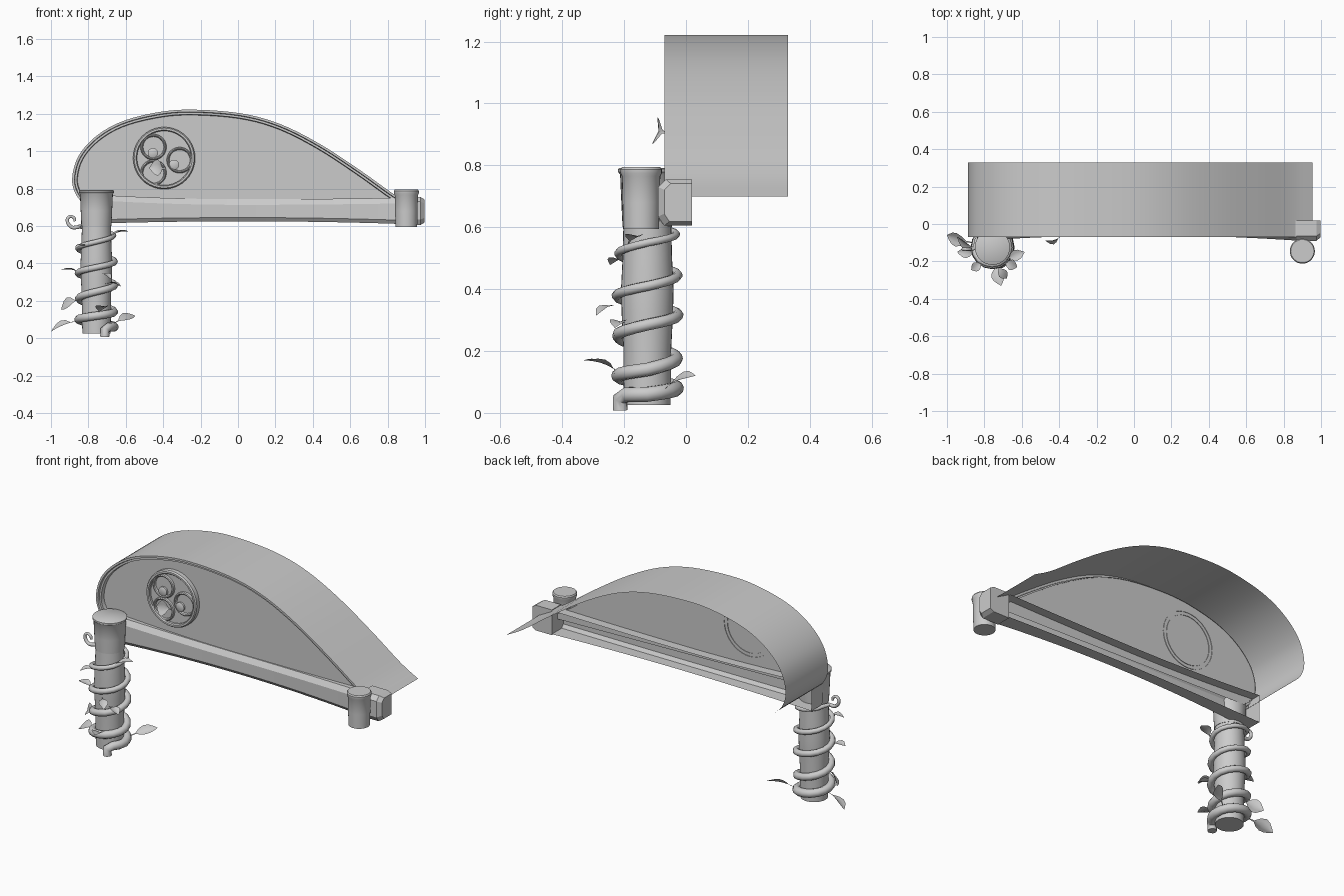
import bpy, bmesh, math
from mathutils import Vector, Matrix

if "Cube" in bpy.data.objects:
    bpy.data.objects.remove(bpy.data.objects["Cube"])


def make(name, verts, faces, angle=35):
    me = bpy.data.meshes.new(name)
    me.from_pydata([tuple(v) for v in verts], [], faces)
    bm = bmesh.new()
    bm.from_mesh(me)
    bmesh.ops.recalc_face_normals(bm, faces=bm.faces)
    bm.to_mesh(me)
    bm.free()
    ob = bpy.data.objects.new(name, me)
    bpy.context.collection.objects.link(ob)
    smooth(ob, angle)
    return ob


def smooth(ob, angle=35):
    bpy.ops.object.select_all(action='DESELECT')
    ob.select_set(True)
    bpy.context.view_layer.objects.active = ob
    bpy.ops.object.shade_smooth_by_angle(angle=math.radians(angle))


def catmull(pts, n=6):
    p = [Vector(q) for q in pts]
    p = [2 * p[0] - p[1]] + p + [2 * p[-1] - p[-2]]
    out = []
    for i in range(1, len(p) - 2):
        a, b, c, d = p[i - 1:i + 3]
        for k in range(n):
            t = k / n
            out.append(0.5 * (2 * b + (c - a) * t + (2 * a - 5 * b + 4 * c - d) * t * t
                              + (3 * b - a - 3 * c + d) * t ** 3))
    return out + [p[-2]]


def loft(name, rows, closed=False, caps=False, angle=35):
    n = len(rows[0])
    faces = []
    for i in range(len(rows) - 1):
        for j in range(n if closed else n - 1):
            k = (j + 1) % n
            faces.append((i * n + j, i * n + k, (i + 1) * n + k, (i + 1) * n + j))
    if caps:
        faces += [tuple(range(n)), tuple(range((len(rows) - 1) * n, len(rows) * n))]
    return make(name, [v for r in rows for v in r], faces, angle)


def lathe(name, profile, loc, seg=32, face_front=False, caps=True):
    # profile of (radius, height) spun round z, or round y when facing the front
    m = Matrix.Rotation(math.pi / 2, 4, 'X') if face_front else Matrix()
    m = Matrix.Translation(loc) @ m
    rows = [[m @ Vector((r * math.cos(2 * math.pi * k / seg), r * math.sin(2 * math.pi * k / seg), h))
             for k in range(seg)] for r, h in profile]
    return loft(name, rows, True, caps)


# Arched roof outline (x, z)
arch = catmull([(-0.80, 0.70), (-0.862, 0.76), (-0.887, 0.85), (-0.855, 0.97), (-0.765, 1.075),
                (-0.63, 1.155), (-0.445, 1.205), (-0.257, 1.222), (0.01, 1.203), (0.225, 1.145),
                (0.44, 1.037), (0.65, 0.90), (0.84, 0.765), (0.955, 0.70)], 5)


def inset(d):
    out = []
    for i, p in enumerate(arch):
        t = (arch[min(i + 1, len(arch) - 1)] - arch[max(i - 1, 0)]).normalized()
        out.append(p + Vector((t.y, -t.x)) * d)
    return out


def sweep(name, section):
    return loft(name, [[(p.x, y, p.y) for p in inset(d)] for d, y in section])


sweep("roof_shell", [(0, -0.07), (0, 0.33)])
sweep("roof_trim", [(0, -0.07), (0.012, -0.07), (0.015, -0.058), (0.026, -0.058), (0.03, -0.03)])

# Front wall under the arch
wall = [(p.x, -0.035, p.y) for p in inset(0.025)]
make("front_wall", wall, [tuple(range(len(wall)))])

# Bowed beam: chamfered channel, open at the back
rows = []
for i in range(25):
    u = i / 24
    x = -0.84 + 1.73 * u
    k = (2 * u - 1) ** 2
    top = 0.743 + (0.03 if u < 0.5 else 0.008) * k
    bot = 0.625 - 0.015 * k
    f = -0.06 - 0.03 * k
    rows.append([(x, 0.02, top), (x, f + 0.02, top), (x, f, top - 0.03), (x, f, bot + 0.02),
                 (x, f + 0.015, bot), (x, 0.02, bot)])
loft("beam", rows, caps=True, angle=20)

# Block on the right beam end
sec = [(0.02, 0.755), (-0.065, 0.755), (-0.09, 0.73), (-0.09, 0.635), (-0.07, 0.605), (0.02, 0.605)]
rows = []
for x, s in ((0.87, 1), (0.975, 1), (0.998, 0.82)):
    rows.append([(x, 0.02 + (y - 0.02) * s, 0.68 + (z - 0.68) * s) for y, z in sec])
loft("beam_end_block", rows, True, True, 20)

# Left column and its cap, and the short right post
CX, CY = -0.757, -0.125
lathe("column", [(0.075, 0.025), (0.077, 0.1), (0.077, 0.2), (0.083, 0.32), (0.085, 0.4),
                 (0.08, 0.5), (0.077, 0.62)], (CX, CY, 0))
lathe("column_cap", [(0.080, 0.6), (0.084, 0.68), (0.088, 0.77), (0.094, 0.778), (0.094, 0.788),
                     (0.088, 0.792)], (CX, CY, 0))
lathe("right_post", [(0.058, 0.595), (0.060, 0.68), (0.062, 0.765), (0.067, 0.775), (0.067, 0.787),
                     (0.062, 0.794)], (0.9, -0.145, 0))

# Vine winding up the column
path = [((-0.712, -0.212, 0.008), 1), ((-0.712, -0.213, 0.045), 1)]
zs = [0.05, 0.06, 0.14, 0.285, 0.41, 0.55, 0.66]   # height at each pass of the right side
STEPS = 16
for i in range(-2, 4 * STEPS + 8):
    t = i / STEPS
    z = zs[int(math.floor(t)) + 1]
    z += (zs[int(math.floor(t)) + 2] - z) * (t - math.floor(t))
    a = 2 * math.pi * t
    r = 0.094 if z < 0.25 or z > 0.5 else 0.099
    path.append(((CX + r * math.cos(a), CY + r * math.sin(a), z), 1 - 0.55 * max(t, 0) / 4.5))
hook = catmull([(-0.852, -0.13, 0.595), (-0.885, -0.135, 0.592), (-0.908, -0.135, 0.612),
                (-0.912, -0.135, 0.638), (-0.895, -0.135, 0.652), (-0.876, -0.135, 0.642),
                (-0.872, -0.135, 0.625)], 4)
path += [(tuple(p), 0.42 - 0.12 * i / len(hook)) for i, p in enumerate(hook)]
cu = bpy.data.curves.new("vine", 'CURVE')
cu.dimensions = '3D'
cu.bevel_depth = 0.025
cu.bevel_resolution = 3
cu.use_fill_caps = True
sp = cu.splines.new('POLY')
sp.points.add(len(path) - 1)
for q, (co, r) in zip(sp.points, path):
    q.co = (*co, 1)
    q.radius = r
vine = bpy.data.objects.new("vine", cu)
bpy.context.collection.objects.link(vine)
vine.select_set(True)
bpy.context.view_layer.objects.active = vine
bpy.ops.object.select_all(action='DESELECT')
vine.select_set(True)
bpy.ops.object.convert(target='MESH')
smooth(bpy.context.object, 50)


def leaf(name, base, tip, width, up=(0, 0, 1)):
    base, tip, up = Vector(base), Vector(tip), Vector(up)
    d = tip - base
    side = d.cross(up).normalized()
    nrm = side.cross(d).normalized()
    rows = []
    for t, w in ((0, 0.06), (0.25, 0.12), (0.4, 0.7), (0.58, 1), (0.75, 0.85), (0.9, 0.4), (1, 0.02)):
        c = base + d * t + nrm * 0.012 * math.sin(math.pi * t)
        rows.append([c + side * (s * w * width) + nrm * (abs(s) * w * width * 0.3)
                     for s in (-1, -0.5, 0, 0.5, 1)])
    return loft(name, rows, angle=60)


# Leaves: base, tip, half width, facing
leaves = [((-0.86, -0.10, 0.09), (-1.0, -0.06, 0.035), 0.04, (0.3, -0.5, 1)),
          ((-0.67, -0.07, 0.075), (-0.55, 0.03, 0.12), 0.03, (0, -1, 1)),
          ((-0.75, -0.21, 0.125), (-0.71, -0.33, 0.17), 0.036, (0, 0, 1)),
          ((-0.69, -0.19, 0.54), (-0.585, -0.15, 0.57), 0.03, (0, 0, 1)),
          ((-0.84, -0.16, 0.345), (-0.945, -0.15, 0.365), 0.028, (0, 0, 1)),
          ((-0.71, -0.20, 0.29), (-0.625, -0.23, 0.275), 0.028, (0, 0, 1)),
          ((-0.84, -0.13, 0.21), (-0.945, -0.07, 0.155), 0.036, (0.2, -0.7, 0.6)),
          ((-0.74, -0.22, 0.345), (-0.68, -0.29, 0.315), 0.026, (0, 0, 1)),
          ((-0.80, -0.20, 0.49), (-0.87, -0.245, 0.478), 0.026, (0, 0, 1))]
for i, (b, t, w, u) in enumerate(leaves):
    leaf(f"leaf_{i + 1}", b, t, w, u)

# Round window: frame, three lobes with small centres, and a small leaf
MX, MZ = -0.395, 0.963
lathe("window_frame", [(0.145, -0.008), (0.145, 0.022), (0.15, 0.028), (0.16, 0.028),
                       (0.166, 0.02), (0.166, -0.008)], (MX, -0.04, MZ), 40, True, False)
lathe("window_pane", [(0.147, 0), (0.147, 0.008)], (MX, -0.04, MZ), 40, True)
for i, (x, z) in enumerate(((-0.452, 1.022), (-0.312, 0.952), (-0.452, 0.885))):
    lathe(f"window_lobe_{i + 1}", [(0.055, 0), (0.058, 0.012), (0.063, 0.016), (0.068, 0.012), (0.07, 0)],
          (x, -0.047, z), 28, True, False)
for i, (x, z) in enumerate(((-0.455, 0.99), (-0.342, 0.927))):
    lathe(f"window_bead_{i + 1}", [(0.027, 0), (0.027, 0.012), (0.02, 0.016)], (x, -0.047, z), 20, True)
leaf("window_leaf", (-0.385, -0.06, 0.905), (-0.475, -0.088, 0.91), 0.045, (0.1, -1, 0.2))
